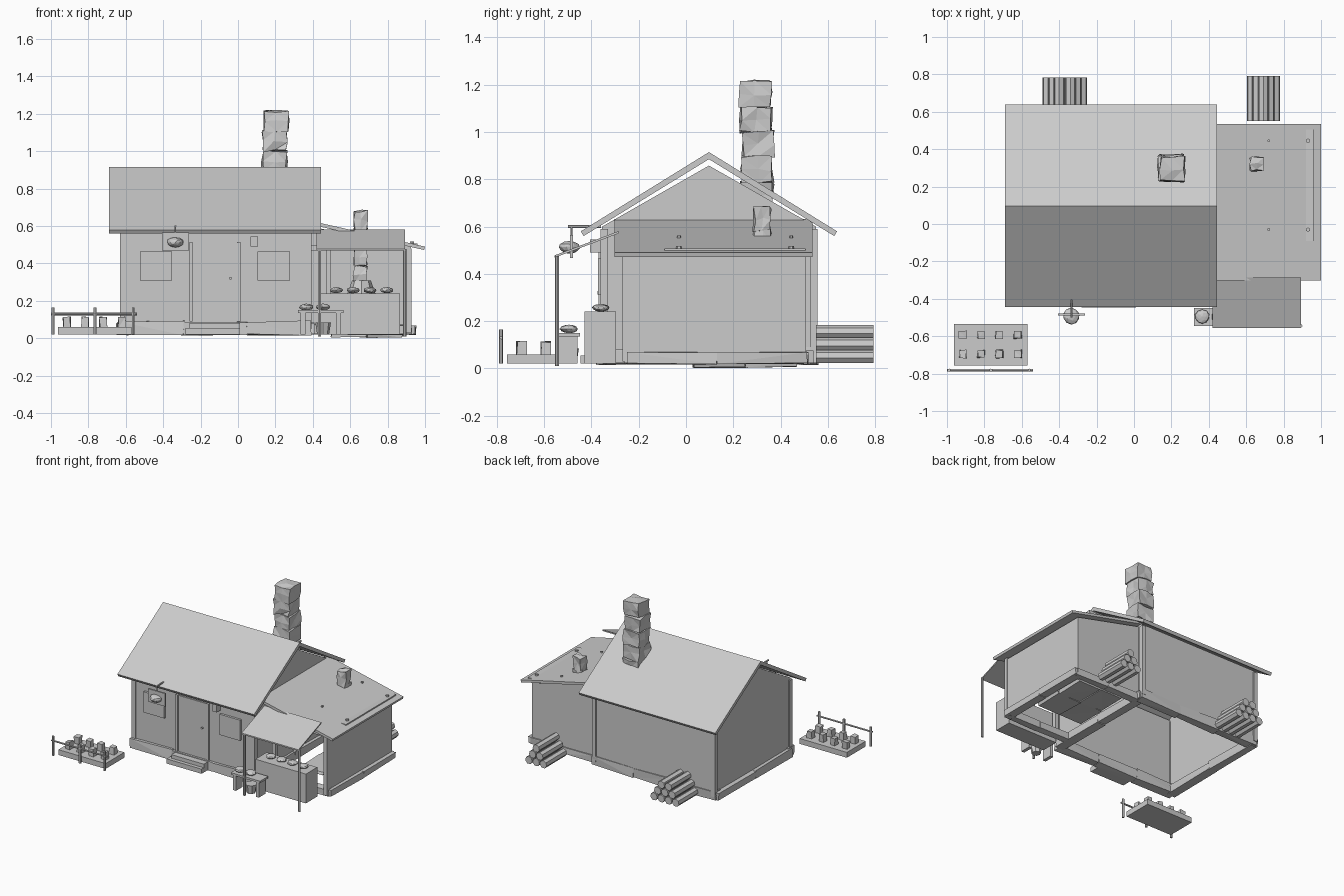
import bpy, bmesh, math, random
from mathutils import Vector, Matrix

if "Cube" in bpy.data.objects:
    bpy.data.objects.remove(bpy.data.objects["Cube"])
random.seed(4)


def finish(name, bm):
    bmesh.ops.recalc_face_normals(bm, faces=bm.faces[:])
    me = bpy.data.meshes.new(name)
    bm.to_mesh(me)
    bm.free()
    ob = bpy.data.objects.new(name, me)
    bpy.context.collection.objects.link(ob)
    return ob


def box(name, x, y, z, jitter=0.0, cuts=0):
    """Box from (min, max) ranges; jitter roughens it into a stone."""
    bm = bmesh.new()
    bmesh.ops.create_cube(bm, size=1)
    if cuts:
        bmesh.ops.subdivide_edges(bm, edges=bm.edges[:], cuts=cuts, use_grid_fill=True)
    for v in bm.verts:
        v.co = Vector([(a + b) / 2 + c * (b - a) for c, (a, b) in zip(v.co, (x, y, z))])
        v.co += Vector([random.uniform(-jitter, jitter) for _ in range(3)])
        v.co.z = max(v.co.z, 0)
    if jitter:
        bmesh.ops.triangulate(bm, faces=bm.faces[:])
    return finish(name, bm)


def prism(name, pts, axis, lo, hi):
    """Extrude a 2D outline along an axis ('x': pts are y,z; 'y': pts are x,z)."""
    bm = bmesh.new()
    at = (lambda p, d: (d, p[0], p[1])) if axis == 'x' else (lambda p, d: (p[0], d, p[1]))
    a = [bm.verts.new(at(p, lo)) for p in pts]
    b = [bm.verts.new(at(p, hi)) for p in pts]
    bm.faces.new(a)
    bm.faces.new(b)
    n = len(pts)
    for i in range(n):
        bm.faces.new((a[i], a[(i + 1) % n], b[(i + 1) % n], b[i]))
    return finish(name, bm)


def sheet(name, pts, normal):
    """Single flat face with a chosen outward direction."""
    bm = bmesh.new()
    f = bm.faces.new([bm.verts.new(p) for p in pts])
    f.normal_update()
    if f.normal.dot(Vector(normal)) < 0:
        f.normal_flip()
    me = bpy.data.meshes.new(name)
    bm.to_mesh(me)
    bm.free()
    bpy.context.collection.objects.link(bpy.data.objects.new(name, me))


def cyl(name, p, q, r, sides=7, r2=None):
    p, q = Vector(p), Vector(q)
    bm = bmesh.new()
    bmesh.ops.create_cone(bm, cap_ends=True, segments=sides, radius1=r,
                          radius2=r if r2 is None else r2, depth=(q - p).length)
    rot = (q - p).to_track_quat('Z', 'Y').to_matrix().to_4x4()
    bm.transform(Matrix.Translation((p + q) / 2) @ rot)
    return finish(name, bm)


def blob(name, c, r, rz):
    bm = bmesh.new()
    bmesh.ops.create_icosphere(bm, subdivisions=2, radius=1)
    for v in bm.verts:
        k = random.uniform(.93, 1.07)
        v.co = Vector((c[0] + v.co.x * r * k, c[1] + v.co.y * r * k, c[2] + v.co.z * rz * k))
    return finish(name, bm)


def stone_stack(name, c, w, d, z0, z1, n):
    h = (z1 - z0) / n
    for i in range(n):
        dx, dy = random.uniform(-.006, .006), random.uniform(-.006, .006)
        box(name, (c[0] - w / 2 + dx, c[0] + w / 2 + dx), (c[1] - d / 2 + dy, c[1] + d / 2 + dy),
            (z0 + i * h, z0 + (i + 1) * h), .008, 1)


# Stone foundations: main house and annex
for i in range(3):
    x0 = -.63 + i * .34
    for y in (-.375, .49):
        box("foundation_stone", (x0, x0 + .34), (y, y + .065), (.02, .09), .006)
for i in range(2):
    y0 = -.34 + i * .44
    for x in (-.65, .34):
        box("foundation_stone", (x, x + .065), (y0, y0 + .44), (.02, .08), .005)
    box("annex_foundation", (.89, .95), (-.25 + i * .38, .13 + i * .38), (.02, .07), .004)
    for y in (-.26, .46):
        box("annex_foundation", (.39 + i * .27, .66 + i * .27), (y, y + .055), (.02, .07), .004)

# Main walls and gables
box("front_wall", (-.62, .385), (-.355, -.335), (.05, .6))
box("back_wall", (-.62, .385), (.53, .55), (.05, .6))
gable = [(-.355, .05), (.55, .05), (.55, .6), (.097, .858), (-.355, .6)]
prism("left_gable_wall", gable, 'x', -.62, -.6)
prism("right_gable_wall", gable, 'x', .365, .385)
for x in (-.63, .36):
    for y in (-.362, .525):
        box("corner_post", (x, x + .032), (y, y + .032), (.05, .59))

# Main roof slopes
for s in (-1, 1):
    prism("roof_slope", [(.097, .915), (.097 + s * .542, .58), (.097 + s * .53, .56),
                         (.097, .885)], 'x', -.69, .445)

# Annex: lean-to walls, posts and roof
sheet("annex_side_wall", [(.925, -.263, .05), (.925, .507, .05), (.925, .507, .475),
                          (.925, -.263, .475)], (1, 0, 0))
sheet("annex_back_wall", [(.385, .507, .05), (.925, .507, .05), (.925, .507, .475),
                          (.385, .507, .6)], (0, 1, 0))
for x in (.47, .9):
    box("annex_post", (x, x + .028), (-.268, -.24), (.03, .48))
box("annex_lintel", (.385, .925), (-.268, -.245), (.47, .495))
prism("annex_roof", [(.37, .632), (1, .49), (.995, .472), (.37, .612)], 'y', -.303, .535)
box("roof_batten", (.9, .96), (-.09, .505), (.498, .508))
for y in (-.03, .445):
    cyl("batten_peg", (.93, y, .5), (.93, y, .518), .012, 6)
    cyl("roof_peg", (.72, y, .545), (.72, y, .563), .008, 6)

# Chimney, stove pipe and hearth
stone_stack("chimney_stone", (.2, .3), .13, .13, .68, 1.215, 5)
stone_stack("stove_pipe_stone", (.655, .325), .066, .068, .29, .68, 4)
for i in range(2):
    for j in range(2):
        box("hearth_slab", (.5 + i * .19, .69 + i * .19), (.03 + j * .22, .25 + j * .22),
            (.006, .03), .006)
cyl("oven_dome", (.66, .325, .03), (.66, .325, .31), .15, 8, .05)

# Door, windows, step and lamp
box("door", (-.24, 0), (-.363, -.35), (.09, .51))
for x in (-.26, -.005):
    box("door_jamb", (x, x + .018), (-.37, -.35), (.09, .515))
cyl("door_knob", (-.04, -.375, .32), (-.04, -.355, .32), .008, 6)
for x in (-.525, .105):
    box("window", (x, x + .172), (-.372, -.35), (.31, .465))
box("door_step", (-.28, .01), (-.447, -.36), (.02, .055))
box("door_sill", (-.26, .01), (-.42, -.36), (.055, .082))
box("wall_lamp", (.067, .107), (-.405, -.36), (.49, .545))

# Hanging sign with a bowl
box("sign_board", (-.405, -.262), (-.49, -.478), (.468, .565))
cyl("sign_arm", (-.335, -.5, .6), (-.335, -.36, .6), .006, 6)
cyl("sign_hanger", (-.335, -.484, .56), (-.335, -.484, .6), .004, 6)
blob("sign_bowl", (-.335, -.493, .513), .045, .027)

# Awning and its posts
prism("awning", [(-.557, .468), (-.557, .478), (-.285, .581), (-.285, .571)], 'x', .42, .892)
for x in (.436, .892):
    cyl("awning_post", (x, -.545, .01), (x, -.545, .476), .009, 7)

# Shop counter with bowls
box("counter", (.445, .865), (-.43, -.295), (.02, .24))
for i in range(4):
    blob("counter_bowl", (.525 + i * .09, -.36, .257), .036, .016)

# Small table, its bowls and the bucket below
box("table_top", (.322, .565), (-.545, -.448), (.135, .15))
for x in (.335, .525):
    box("table_leg", (x, x + .025), (-.538, -.458), (.02, .135))
for x in (.365, .455):
    blob("table_bowl", (x, -.495, .167), .038, .018)
cyl("bucket", (.455, -.495, .02), (.455, -.495, .085), .032, 8, .042)

# Garden bed with crops and fence
box("garden_bed", (-.962, -.57), (-.757, -.535), (.02, .06))
for i in range(4):
    for y in (-.593, -.695):
        x = -.915 + i * .098
        box("crop", (x - .02, x + .02), (y - .02, y + .02), (.055, .113), .004)
for x in (-.988, -.765, -.56):
    cyl("fence_post", (x, -.782, .02), (x, -.782, .165), .009, 6)
cyl("fence_rail", (-1, -.782, .13), (-.54, -.782, .13), .007, 6)

# Firewood stacks behind the house and annex
for x0, y0, y1, rows in ((-.46, .545, .782, (4, 3, 2)), (.632, .55, .792, (3, 2, 1))):
    for r, n in enumerate(rows):
        for i in range(n):
            x = x0 + .06 * i + .03 * r
            z = .05 + .052 * r
            cyl("log", (x, y0, z), (x, y1, z), .029, 7)
